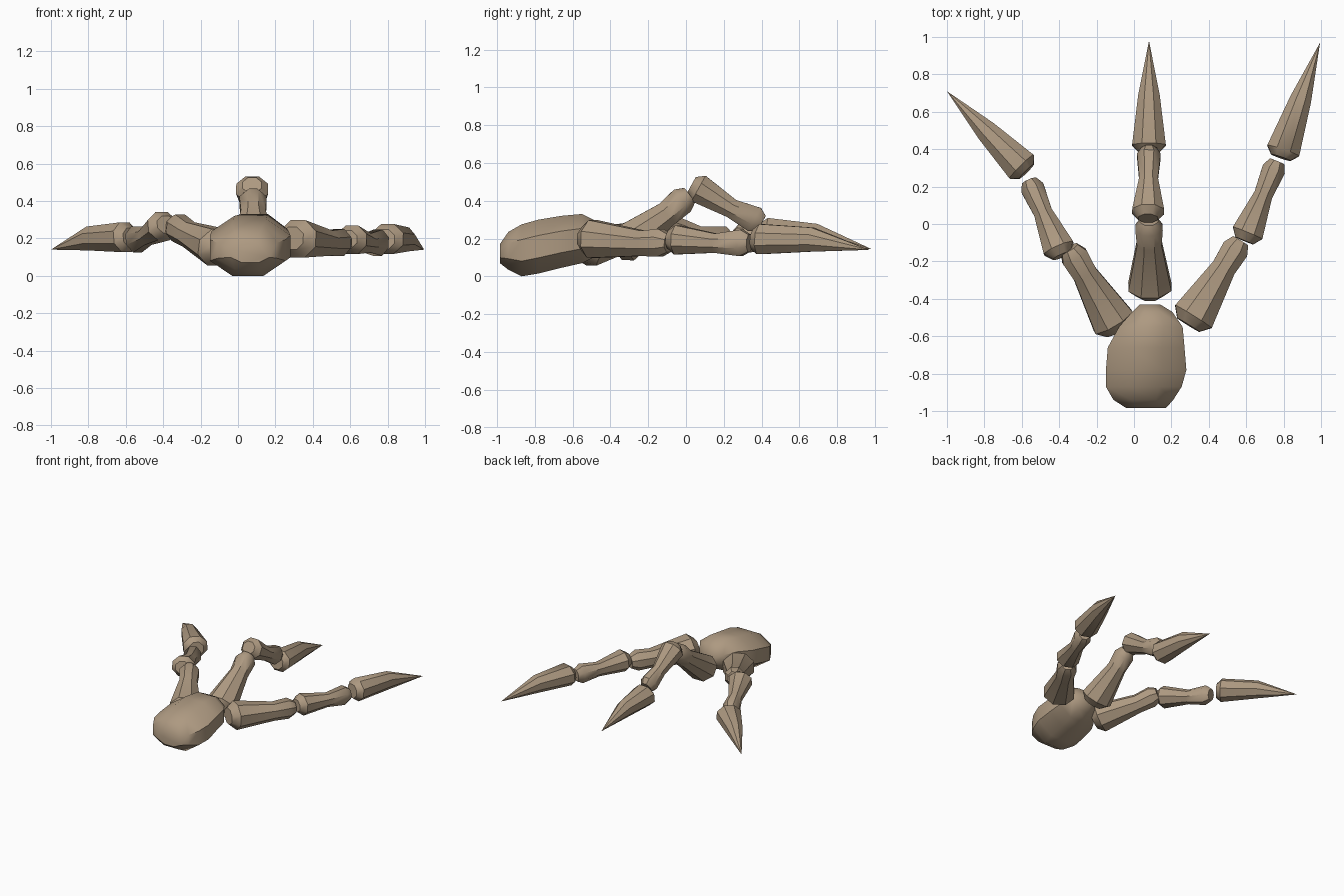
import bpy, bmesh, math
from mathutils import Vector

if "Cube" in bpy.data.objects:
    bpy.data.objects.remove(bpy.data.objects["Cube"])

hide = bpy.data.materials.new("brown_hide")
hide.diffuse_color = (0.42, 0.32, 0.22, 1)
hide.use_nodes = True
hide.node_tree.nodes["Principled BSDF"].inputs["Base Color"].default_value = hide.diffuse_color
SIDES = 8


def loft(name, base, tip, rings, point=False):
    """Octagonal loft from base to tip; rings are (t, half width, half height, lift)."""
    base, tip = Vector(base), Vector(tip)
    d = (tip - base).normalized()
    side = d.cross(Vector((0, 0, 1))).normalized()
    up = side.cross(d)
    bm = bmesh.new()
    loops = []
    k = 1 / math.cos(math.pi / SIDES)
    for t, w, h, lift in rings:
        c = base.lerp(tip, t) + up * lift
        ring = []
        for i in range(SIDES):
            a = 2 * math.pi * (i + 0.5) / SIDES
            ring.append(bm.verts.new(c + side * (w * k * math.cos(a)) + up * (h * k * math.sin(a))))
        loops.append(ring)
    for a, b in zip(loops, loops[1:]):
        for i in range(SIDES):
            j = (i + 1) % SIDES
            bm.faces.new((a[i], a[j], b[j], b[i]))
    bm.faces.new(loops[0])
    if point:
        v = bm.verts.new(tip)
        for i in range(SIDES):
            bm.faces.new((loops[-1][i], loops[-1][(i + 1) % SIDES], v))
    else:
        bm.faces.new(loops[-1])
    bmesh.ops.recalc_face_normals(bm, faces=bm.faces)
    me = bpy.data.meshes.new(name)
    bm.to_mesh(me)
    bm.free()
    ob = bpy.data.objects.new(name, me)
    bpy.context.collection.objects.link(ob)
    me.materials.append(hide)
    bpy.ops.object.select_all(action='DESELECT')
    ob.select_set(True)
    bpy.context.view_layer.objects.active = ob
    bpy.ops.object.shade_smooth_by_angle(angle=math.radians(40))
    return ob


def knuckle_bone(name, base, tip, w0, h0, w1, h1, waist, tw):
    """Bone with chamfered ends and a narrow waist at tw."""
    loft(name, base, tip, [
        (0.0, w0 * .6, h0 * .6, 0), (0.1, w0, h0, 0),
        (tw, waist, waist * 1.02, -0.008),
        (0.9, w1, h1, 0), (1.0, w1 * .65, h1 * .65, 0)])


def claw(name, base, tip, w, h):
    """Tapering claw with a flat underside and a sharp tip."""
    loft(name, base, tip, [
        (0.0, w * .6, h * .65, 0), (0.06, w, h, 0.005),
        (0.5, w * .64, h * .8, 0.027)], point=True)


# palm: rings from heel to toes, given as y, x range, z range
palm = [(-.985, -.04, .17, .07, .17), (-.94, -.11, .21, .035, .235), (-.87, -.15, .255, 0, .275),
        (-.78, -.15, .28, .015, .30), (-.66, -.14, .27, .045, .32), (-.55, -.08, .26, .07, .33),
        (-.47, -.01, .205, .11, .29), (-.43, .03, .14, .16, .24)]
y0, y1 = palm[0][0], palm[-1][0]
pad = loft("palm", (0, y0, 0), (0, y1, 0),
           [((y - y0) / (y1 - y0), (b - a) / 2, (zb - za) / 2, (za + zb) / 2) for y, a, b, za, zb in palm])
for n, (y, a, b, za, zb) in enumerate(palm):
    for v in pad.data.vertices[n * SIDES:(n + 1) * SIDES]:
        v.co.x += (a + b) / 2  # shift each ring sideways

# digits: joints of the inner bone, outer bone and claw
digits = {
    "left": [((-.085, -.565, .14), (-.345, -.13, .27)),
             ((-.385, -.17, .275), (-.56, .23, .185)),
             ((-.575, .28, .205), (-1, .71, .14))],
    "middle": [((.085, -.375, .135), (.08, .02, .43)),
               ((.075, .03, .485), (.08, .40, .28)),
               ((.08, .385, .23), (.08, .98, .145))],
    "right": [((.29, -.54, .20), (.57, -.09, .175)),
              ((.59, -.09, .195), (.765, .335, .175)),
              ((.785, .355, .195), (.995, .97, .14))],
}
for n, (inner, outer, nail) in digits.items():
    knuckle_bone(n + "_inner_bone", *inner, .115, .10, .073, .073, .066, .68)
    knuckle_bone(n + "_outer_bone", *outer, .085, .077, .063, .07, .05, .58)
    claw(n + "_claw", *nail, .09, .08)
